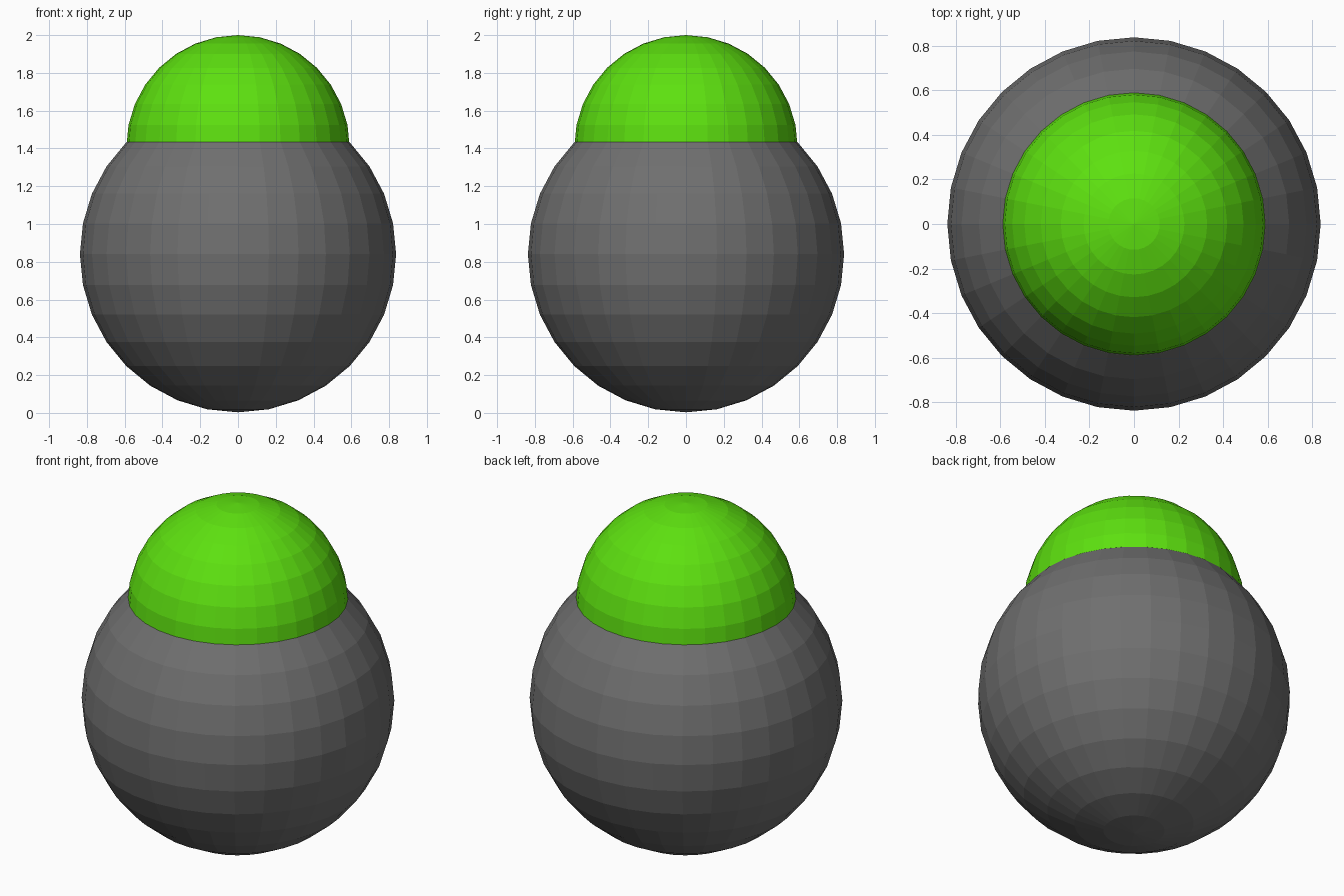
import bpy

if "Cube" in bpy.data.objects:
    bpy.data.objects.remove(bpy.data.objects["Cube"])


def make_material(name, color):
    mat = bpy.data.materials.new(name)
    mat.diffuse_color = color
    mat.use_nodes = True
    mat.node_tree.nodes["Principled BSDF"].inputs["Base Color"].default_value = mat.diffuse_color
    return mat


def ball(name, radius, z, mat):
    # flat-shaded sphere with visible facets
    bpy.ops.mesh.primitive_uv_sphere_add(segments=32, ring_count=16,
                                         radius=radius, location=(0, 0, z))
    obj = bpy.context.object
    obj.name = name
    obj.data.materials.append(mat)
    bpy.ops.object.shade_flat()
    return obj


BODY_RADIUS = 0.837
HEAD_RADIUS = 0.591

dark_grey = make_material("dark grey", (0.16, 0.16, 0.16, 1))
green = make_material("green", (0.11, 0.75, 0.005, 1))

# large lower ball
ball("body", BODY_RADIUS, 0.84, dark_grey)

# smaller upper ball, sunk into the body
ball("head", HEAD_RADIUS, 2.0 - HEAD_RADIUS, green)
